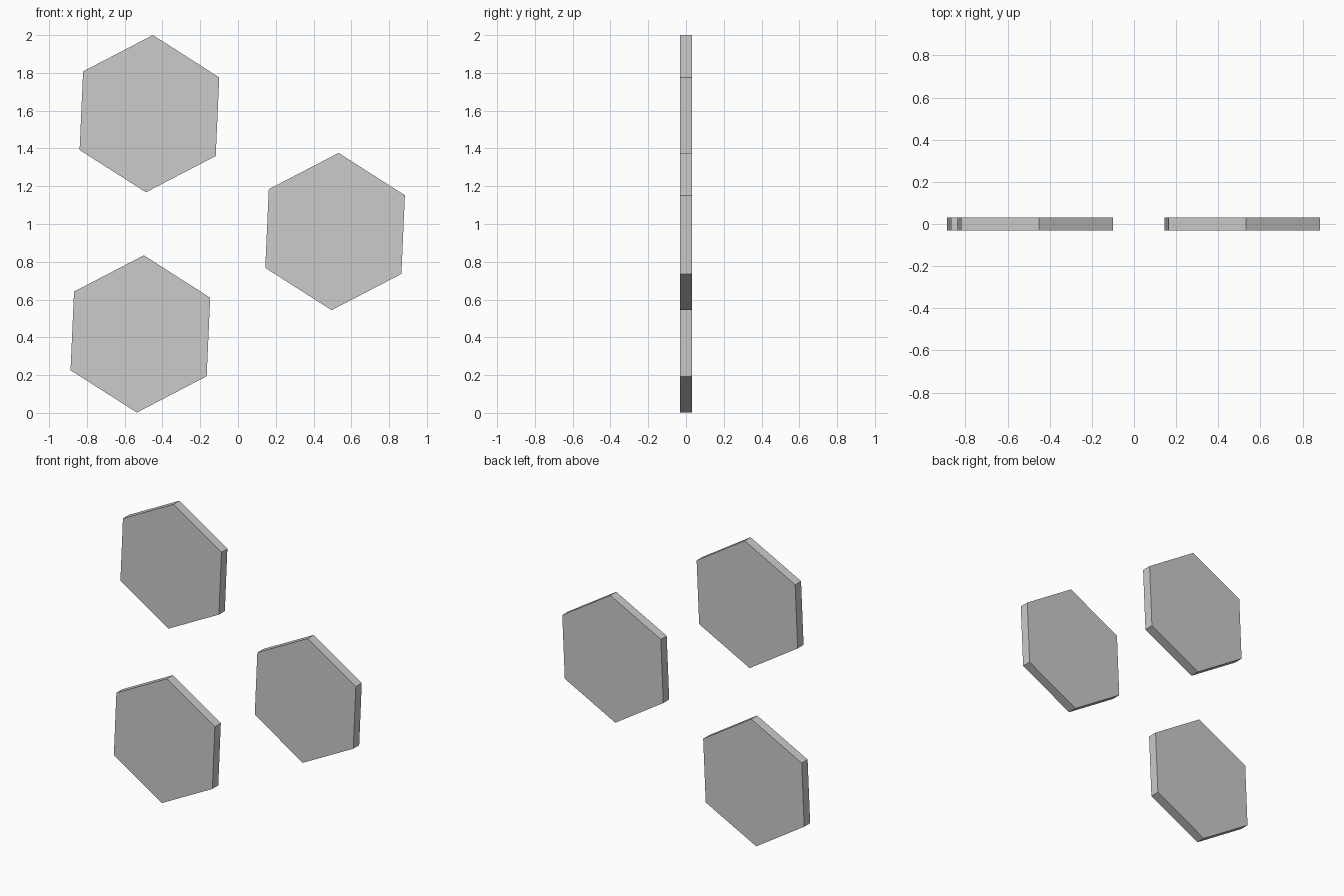
import bpy
from math import radians

if "Cube" in bpy.data.objects:
    bpy.data.objects.remove(bpy.data.objects["Cube"])

RADIUS = 0.4165      # corner radius of each hexagon
THICKNESS = 0.062
TILT = radians(2.55)  # slight clockwise lean seen from the front


def hex_panel(name, x, z):
    """Upright six-sided plate facing -y, one corner pointing up."""
    bpy.ops.mesh.primitive_cylinder_add(
        vertices=6, radius=RADIUS, depth=THICKNESS,
        location=(x, 0, z), rotation=(radians(90), TILT, 0))
    panel = bpy.context.object
    panel.name = name
    panel.data.name = name


# Three identical wall panels
for name, x, z in (
    ("upper_left_hex_panel", -0.469, 1.584),
    ("right_hex_panel", 0.514, 0.960),
    ("lower_left_hex_panel", -0.517, 0.418),
):
    hex_panel(name, x, z)
